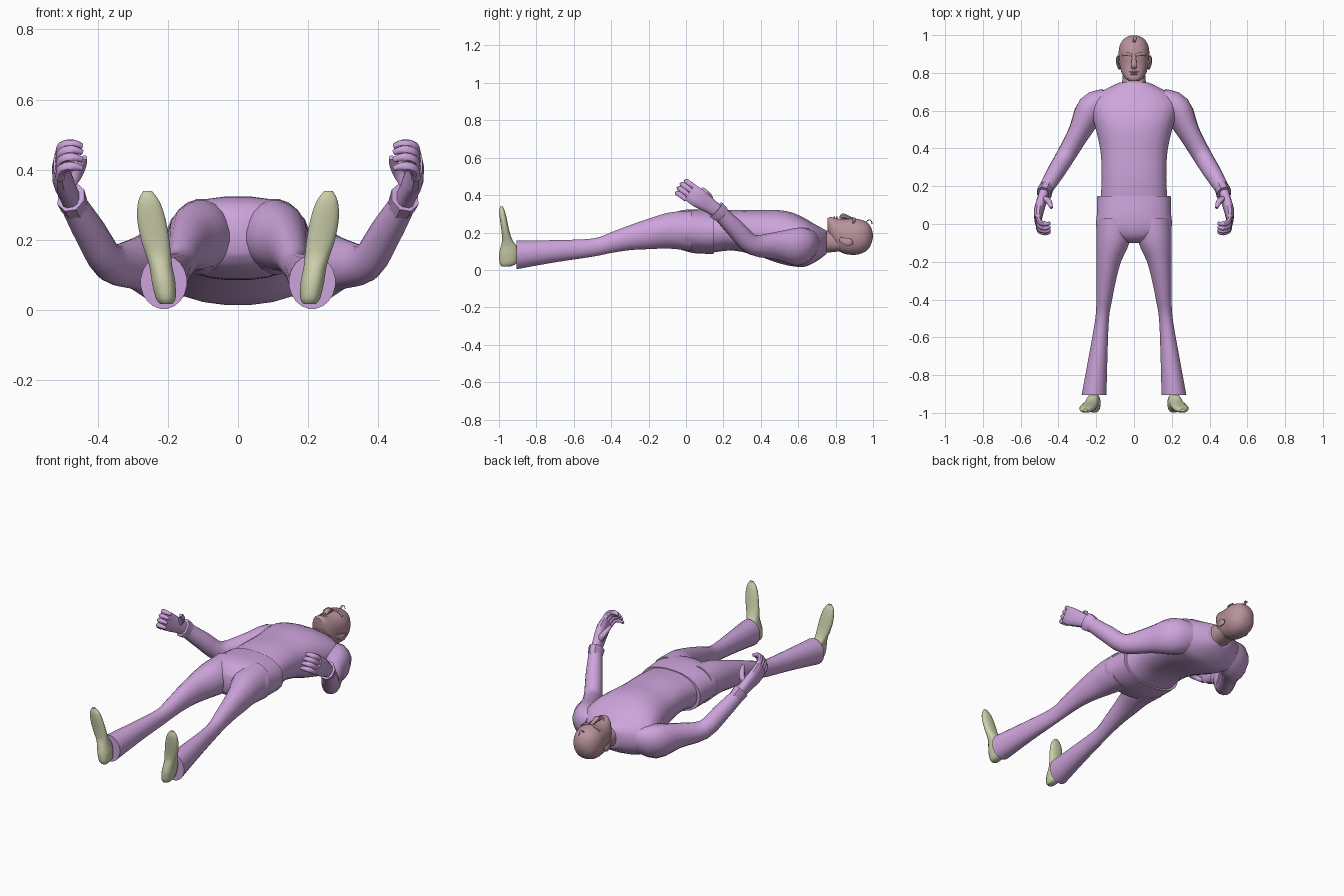
import bpy, bmesh, math
from mathutils import Vector


def material(name, rgb):
    m = bpy.data.materials.new(name)
    m.diffuse_color = (*rgb, 1)
    return m


PURPLE = material("lilac cloth", (0.61, 0.37, 0.71))
SKIN = material("dusty pink skin", (0.48, 0.29, 0.33))
SHOE = material("pale olive leather", (0.62, 0.64, 0.42))


def spline(rows, steps):
    """Catmull-Rom interpolation of rows of numbers."""
    out = []
    for i in range(len(rows) - 1):
        p0, p1 = rows[max(i - 1, 0)], rows[i]
        p2, p3 = rows[i + 1], rows[min(i + 2, len(rows) - 1)]
        for k in range(steps):
            t = k / steps
            out.append([0.5 * (2 * b + (c - a) * t + (2 * a - 5 * b + 4 * c - d) * t * t
                               + (3 * b - a - 3 * c + d) * t ** 3)
                        for a, b, c, d in zip(p0, p1, p2, p3)])
    return out + [list(rows[-1])]


def unit_ring(sides, power):
    pts = []
    for i in range(sides):
        a = 2 * math.pi * (i + 0.5) / sides
        c, s = math.cos(a), math.sin(a)
        pts.append((math.copysign(abs(c) ** (2 / power), c),
                    math.copysign(abs(s) ** (2 / power), s)))
    return pts


def skin_rings(name, rings, mat, mirror):
    bm = bmesh.new()
    vs = [[bm.verts.new(p) for p in r] for r in rings]
    n = len(vs[0])
    for a, b in zip(vs, vs[1:]):
        for i in range(n):
            bm.faces.new((a[i], a[(i + 1) % n], b[(i + 1) % n], b[i]))
    bm.faces.new(vs[0])
    bm.faces.new(vs[-1])
    bmesh.ops.recalc_face_normals(bm, faces=bm.faces)
    me = bpy.data.meshes.new(name)
    bm.to_mesh(me)
    bm.free()
    ob = bpy.data.objects.new(name, me)
    bpy.context.collection.objects.link(ob)
    me.materials.append(mat)
    bpy.ops.object.select_all(action='DESELECT')
    ob.select_set(True)
    bpy.context.view_layer.objects.active = ob
    bpy.ops.object.shade_smooth_by_angle(angle=math.radians(45))
    if mirror:
        ob.modifiers.new("mirror", 'MIRROR').use_mirror_merge = False
    return ob


def loft(name, axis, rows, mat, mirror=False, sides=20, power=2.3, steps=3):
    """Rows: position on axis, x min, x max, other min, other max."""
    rings = []
    for t, x0, x1, v0, v1 in spline(rows, steps):
        ring = []
        for c, s in unit_ring(sides, power):
            x = (x0 + x1) / 2 + c * (x1 - x0) / 2
            v = (v0 + v1) / 2 + s * (v1 - v0) / 2
            ring.append((x, t, v) if axis == 'y' else (x, v, t))
        rings.append(ring)
    return skin_rings(name, rings, mat, mirror)


def tube(name, rows, ref, mat, mirror=True, sides=12, power=2.0, steps=3):
    """Rows: x, y, z, radius along ref, radius across."""
    rows = spline(rows, steps)
    pts = [Vector(r[:3]) for r in rows]
    rings = []
    for i, r in enumerate(rows):
        t = (pts[min(i + 1, len(pts) - 1)] - pts[max(i - 1, 0)]).normalized()
        a = Vector(ref)
        a = (a - t * a.dot(t)).normalized()
        b = t.cross(a)
        rings.append([pts[i] + a * (c * r[3]) + b * (s * r[4])
                      for c, s in unit_ring(sides, power)])
    return skin_rings(name, rings, mat, mirror)


def sym(rows):
    return [(y, -w, w, lo, hi) for y, w, lo, hi in rows]


# Shirt body, lying on its back
loft("shirt", 'y', sym([
    (0.13, .178, .09, .312), (0.25, .172, .103, .322), (0.38, .178, .075, .32),
    (0.48, .198, .04, .322), (0.56, .22, .02, .31), (0.63, .235, .015, .28),
    (0.68, .205, .035, .25), (0.72, .14, .06, .228), (0.75, .075, .085, .212)]), PURPLE, sides=24)

# Trousers: seat and flared legs
loft("trouser_seat", 'y', sym([
    (0.147, .196, .085, .318), (0.05, .198, .088, .325), (-0.02, .199, .105, .32),
    (-0.07, .13, .125, .30), (-0.10, .045, .16, .26)]), PURPLE, sides=24)
loft("trouser_leg", 'y', [
    (0.03, .005, .198, .10, .318), (-0.09, .02, .2, .113, .308), (-0.2, .068, .2, .11, .275),
    (-0.3, .095, .2, .105, .24), (-0.4, .115, .2, .09, .202), (-0.5, .132, .205, .07, .168),
    (-0.7, .14, .24, .04, .16), (-0.905, .145, .278, .003, .157)], PURPLE, True, power=2.0)

# Sleeves with flared cuffs
tube("sleeve", [
    (.14, .65, .13, .085, .065), (.225, .605, .125, .105, .08), (.29, .485, .13, .075, .058),
    (.365, .355, .135, .055, .05), (.42, .265, .22, .05, .046), (.465, .19, .295, .042, .038)],
    (0, .5, 1), PURPLE, sides=16)
tube("cuff", [
    (.455, .205, .28, .038, .034), (.468, .183, .302, .05, .04), (.476, .16, .322, .054, .042)],
    (0, .6, .8), PURPLE, steps=1, sides=8)

# Hands: palm, curled fingers, thumb
W, D = Vector((0, .6, .8)), Vector((0, -.8, .6))
tube("palm", [
    (.472, .18, .305, .034, .026), (.488, .125, .345, .042, .026),
    (.505, .065, .385, .052, .025), (.508, .02, .417, .05, .018)], W, PURPLE, power=2.6)
for i in range(4):
    base = Vector((.508, .025, .41)) + W * (-.041 + .0265 * i)
    k = 1.0 if i in (1, 2) else .88
    path = [base, base + D * .05 * k + Vector((-.008, 0, 0)),
            base + D * .062 * k + Vector((-.038, -.004, 0)),
            base + D * .05 * k + Vector((-.064, -.008, 0))]
    tube("finger_%d" % (i + 1), [(*p, r, r) for p, r in zip(path, (.014, .0145, .013, .008))],
         W, PURPLE, sides=8)
tube("thumb", [(.485, .13, .35, .018, .018), (.462, .128, .385, .018, .017),
               (.445, .108, .415, .014, .014), (.437, .085, .435, .008, .008)],
     (1, 0, 0), PURPLE, sides=8)

# Shoes, toes pointing up
shoe_rows = [(.018, .204, .018, -.985, -.94), (.035, .206, .029, -.997, -.905),
             (.08, .212, .034, -1.0, -.895), (.12, .219, .033, -.993, -.9),
             (.155, .226, .036, -.984, -.925), (.2, .236, .041, -.986, -.942),
             (.26, .247, .041, -.994, -.955), (.31, .254, .031, -.999, -.967),
             (.34, .258, .012, -.994, -.98)]
loft("shoe", 'z', [(z, c - w, c + w, a, b) for z, c, w, a, b in shoe_rows], SHOE, True, sides=16)

# Neck and head, face upward
loft("neck", 'y', sym([(0.70, .085, .07, .22), (0.745, .066, .09, .212),
                       (0.79, .06, .095, .205), (0.83, .06, .1, .2)]), SKIN)
loft("head", 'y', sym([
    (.757, .026, .215, .276), (.772, .048, .165, .283), (.80, .066, .115, .278),
    (.84, .076, .088, .272), (.885, .081, .08, .275), (.92, .081, .082, .273),
    (.955, .072, .095, .262), (.98, .053, .118, .243), (.994, .03, .15, .215),
    (.999, .01, .17, .195)]), SKIN, sides=24, power=2.25)

# Facial features and ears
tube("nose", [(0, .895, .270, .009, .01), (0, .865, .28, .012, .013),
              (0, .838, .288, .015, .018), (0, .826, .275, .008, .012)],
     (0, 0, 1), SKIN, mirror=False, sides=8)
tube("brow", [(.01, .893, .273, .006, .007), (.035, .9, .271, .008, .008),
              (.062, .895, .252, .005, .006)], (0, 0, 1), SKIN, sides=8)
for name, y, w in (("upper_lip", .806, .028), ("lower_lip", .793, .023)):
    tube(name, [(-w, y - .002, .268, .004, .003), (0, y, .281, .006, .005),
                (w, y - .002, .268, .004, .003)], (0, 0, 1), SKIN, mirror=False, sides=8)
tube("ear", [(.078, .822, .165, .012, .006), (.086, .85, .152, .02, .008),
             (.088, .875, .148, .02, .008), (.084, .89, .15, .01, .005)],
     (0, 0, 1), SKIN, sides=10)

# Thin forelock above the forehead
tube("forelock", [(.0, .962, .255, .002, .008), (.004, .978, .268, .002, .008),
                  (.008, .992, .26, .002, .006), (.01, .994, .245, .001, .003)],
     (0, 0, 1), SKIN, mirror=False, sides=6)
